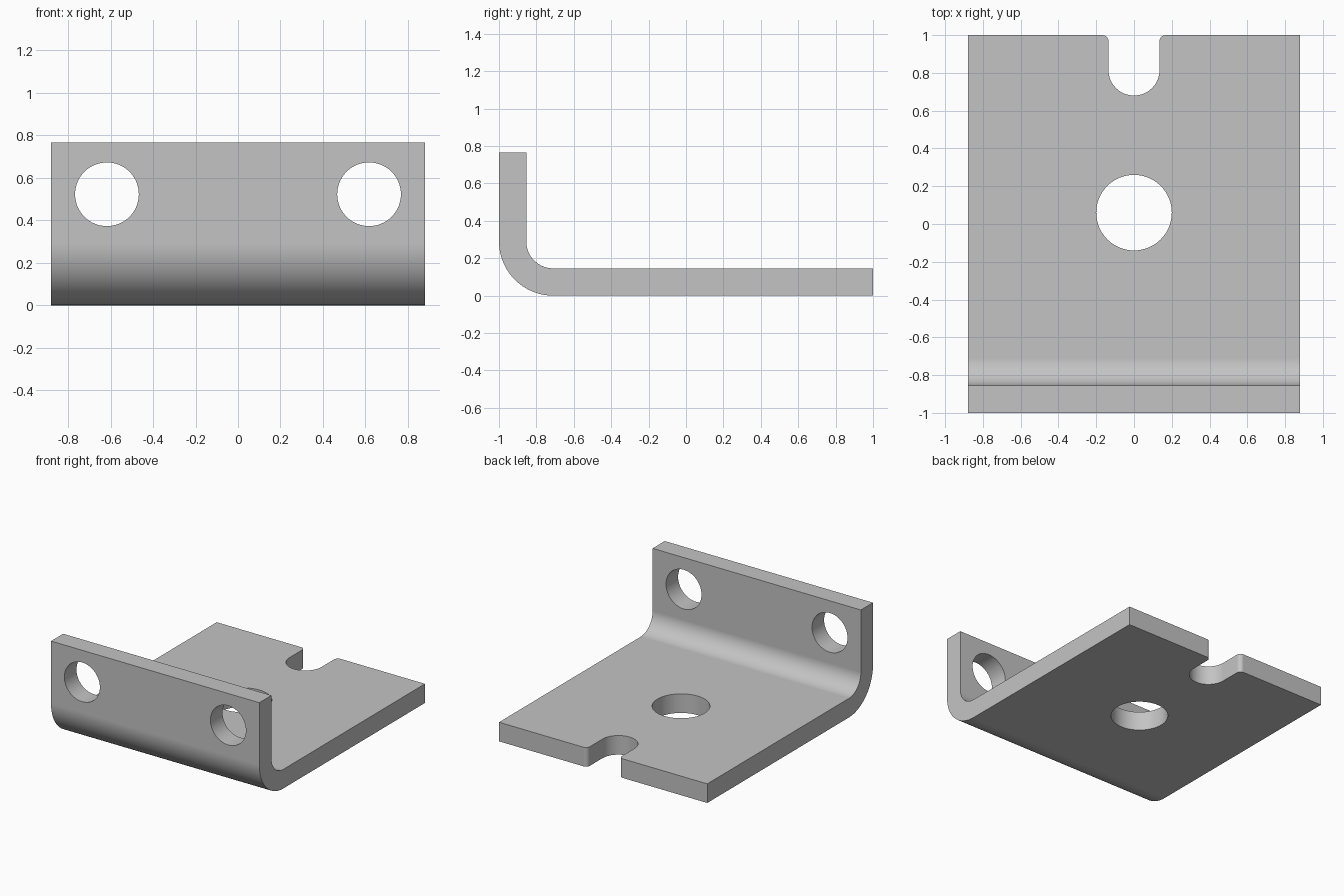
import bpy
import bmesh
from math import sin, cos, pi, radians
from mathutils import Vector

cube = bpy.data.objects.get("Cube")
if cube:
    bpy.data.objects.remove(cube, do_unlink=True)

HALF_W, THICK, HEIGHT = 0.88, 0.146, 0.766
R_OUT = 0.29
R_IN = R_OUT - THICK

steel = bpy.data.materials.new("grey steel")
steel.use_nodes = True
GREY = (0.55, 0.55, 0.55, 1)
steel.diffuse_color = GREY
steel.node_tree.nodes["Principled BSDF"].inputs["Base Color"].default_value = GREY


def arc(cx, cy, r, start, end, steps):
    """Points along an arc, angles in degrees."""
    angles = [radians(start + (end - start) * i / steps) for i in range(steps + 1)]
    return [(cx + r * cos(a), cy + r * sin(a)) for a in angles]


def prism(name, outline, to_3d, sweep):
    """Sweep a closed 2D outline into a solid."""
    bm = bmesh.new()
    face = bm.faces.new([bm.verts.new(to_3d(u, v)) for u, v in outline])
    swept = bmesh.ops.extrude_face_region(bm, geom=[face])["geom"]
    bmesh.ops.translate(bm, vec=Vector(sweep),
                        verts=[g for g in swept if isinstance(g, bmesh.types.BMVert)])
    bmesh.ops.recalc_face_normals(bm, faces=bm.faces)
    mesh = bpy.data.meshes.new(name)
    bm.to_mesh(mesh)
    bm.free()
    mesh.materials.append(steel)
    obj = bpy.data.objects.new(name, mesh)
    bpy.context.collection.objects.link(obj)
    return obj


def vertical_cutter(name, outline):
    return prism(name, outline, lambda u, v: (u, v, -0.1), (0, 0, 0.4))


# Bent plate: L-shaped side profile with concentric bend arcs
bend = -1 + R_OUT
profile = [(-1, HEIGHT)] + arc(bend, R_OUT, R_OUT, 180, 270, 24)
profile += [(1, 0), (1, THICK)]
profile += arc(bend, R_OUT, R_IN, 270, 180, 24) + [(-1 + THICK, HEIGHT)]
bracket = prism("bent_bracket", profile,
                lambda u, v: (-HALF_W, u, v), (2 * HALF_W, 0, 0))

# Round hole through the base
cutters = [vertical_cutter("base_hole_cutter", arc(0, 0.06, 0.2, 0, 360, 64)[:-1])]

# Rounded slot in the back edge, with filleted mouth corners
slot_r, fillet = 0.135, 0.032
mouth = slot_r + fillet
slot = [(-mouth, 1.1)] + arc(-mouth, 1 - fillet, fillet, 90, 0, 8)
slot += arc(0, 0.68 + slot_r, slot_r, 180, 360, 32)
slot += arc(mouth, 1 - fillet, fillet, 180, 90, 8) + [(mouth, 1.1)]
cutters.append(vertical_cutter("slot_cutter", slot))

# Pair of mounting holes through the flange
for side, x in (("left", 0.617), ("right", -0.617)):
    cutters.append(prism(side + "_flange_hole_cutter",
                         arc(x, 0.523, 0.15, 0, 360, 64)[:-1],
                         lambda u, v: (u, -1.1, v), (0, 0.4, 0)))

# Cut the openings, then discard the cutters
bpy.context.view_layer.objects.active = bracket
for cutter in cutters:
    cutter.hide_render = True
    cut = bracket.modifiers.new("cut", "BOOLEAN")
    cut.operation = "DIFFERENCE"
    cut.solver = "EXACT"
    cut.object = cutter
    bpy.ops.object.modifier_apply(modifier=cut.name)
    bpy.data.objects.remove(cutter, do_unlink=True)

# Smooth bends and hole walls, crisp plate edges
bpy.ops.object.select_all(action="DESELECT")
bracket.select_set(True)
bpy.ops.object.shade_smooth_by_angle(angle=radians(30))
weighted = bracket.modifiers.new("weighted normals", "WEIGHTED_NORMAL")
weighted.keep_sharp = True
